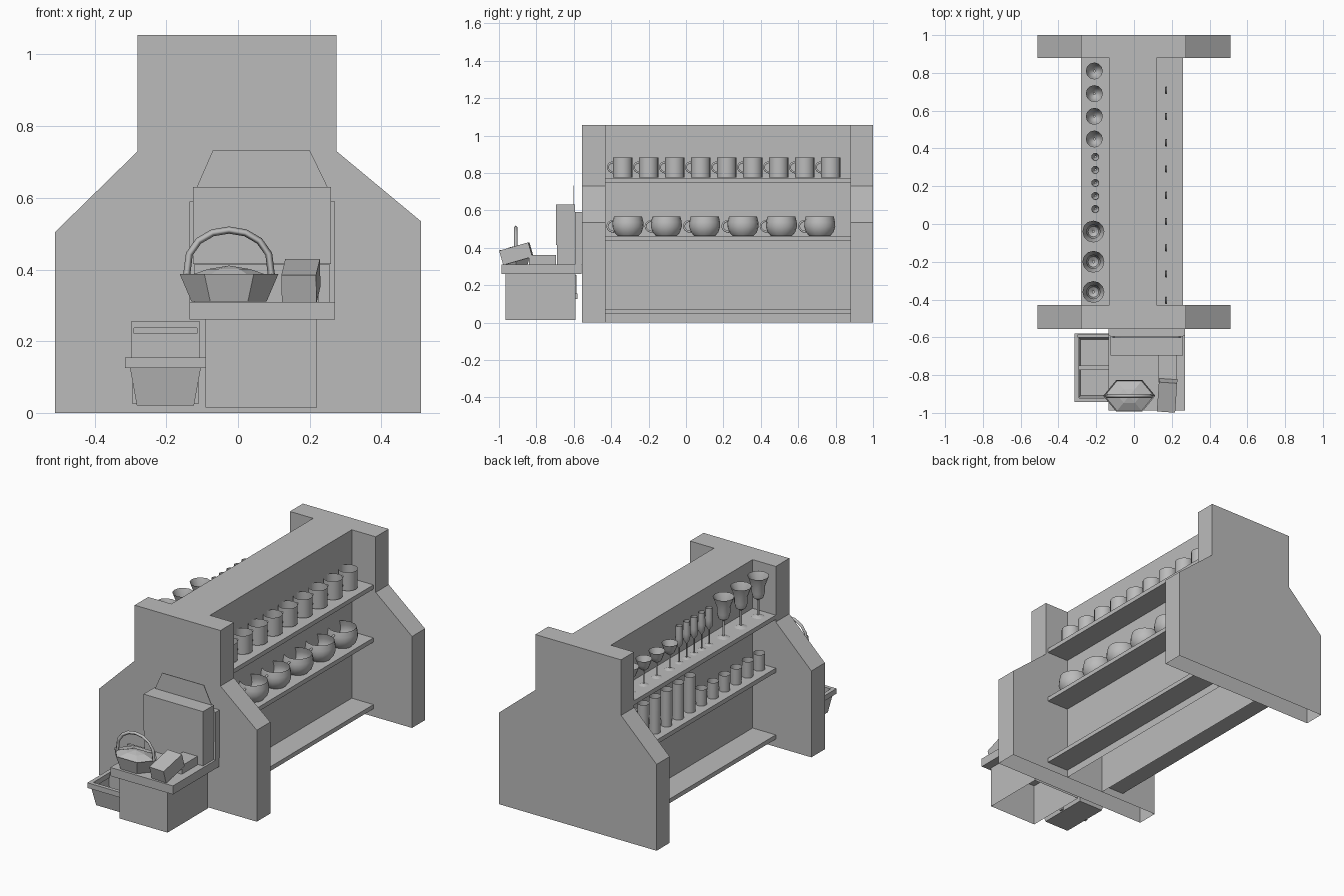
import bpy, bmesh, math
from mathutils import Matrix, Vector

if "Cube" in bpy.data.objects:
    bpy.data.objects.remove(bpy.data.objects["Cube"], do_unlink=True)

GREY = bpy.data.materials.new("plain grey")
GREY.use_nodes = True
GREY.diffuse_color = (0.5, 0.5, 0.5, 1)
GREY.node_tree.nodes["Principled BSDF"].inputs["Base Color"].default_value = (0.5, 0.5, 0.5, 1)


def finish(bm, name, smooth=False):
    mesh = bpy.data.meshes.new(name)
    bm.to_mesh(mesh)
    bm.free()
    mesh.materials.append(GREY)
    obj = bpy.data.objects.new(name, mesh)
    bpy.context.collection.objects.link(obj)
    if smooth:
        bpy.ops.object.select_all(action="DESELECT")
        obj.select_set(True)
        bpy.context.view_layer.objects.active = obj
        bpy.ops.object.shade_smooth_by_angle(angle=math.radians(40))
    return obj


def drop_faces(bm, direction):
    """Leave a shell open on the side facing the given z direction."""
    bm.normal_update()
    gone = [f for f in bm.faces if f.normal.z * direction > 0.9]
    bmesh.ops.delete(bm, geom=gone, context="FACES")


def box(name, x, y, z, open_side=0, taper=0.0, tilt=None):
    """Box from ranges; taper pulls the bottom edges inwards."""
    bm = bmesh.new()
    bmesh.ops.create_cube(bm, size=1)
    size = Vector((x[1] - x[0], y[1] - y[0], z[1] - z[0]))
    for v in bm.verts:
        if v.co.z < 0:
            v.co.x *= 1 - 2 * taper / size.x
            v.co.y *= 1 - 2 * taper / size.y
        v.co *= Vector((1, 1, 1))
        v.co = Vector(a * b for a, b in zip(v.co, size))
    if open_side:
        drop_faces(bm, open_side)
    obj = finish(bm, name)
    obj.location = [(r[0] + r[1]) / 2 for r in (x, y, z)]
    if tilt:
        obj.rotation_euler = [math.radians(a) for a in tilt]
    return obj


def prism(name, outline, y0, y1, open_bottom=False):
    """Extrude an x-z outline along y."""
    bm = bmesh.new()
    face = bm.faces.new([bm.verts.new((x, y0, z)) for x, z in outline])
    new = bmesh.ops.extrude_face_region(bm, geom=[face])["geom"]
    verts = [v for v in new if isinstance(v, bmesh.types.BMVert)]
    bmesh.ops.translate(bm, verts=verts, vec=(0, y1 - y0, 0))
    bmesh.ops.recalc_face_normals(bm, faces=bm.faces)
    if open_bottom:
        drop_faces(bm, -1)
    return finish(bm, name)


def lathe(name, profile, place, sides=16, squash=1.0, smooth=True):
    """Spin an (r, z) profile into a thin-walled vessel."""
    bm = bmesh.new()
    rings = []
    for r, z in profile:
        count = sides if r else 1
        angles = [2 * math.pi * i / sides for i in range(count)]
        rings.append([bm.verts.new((r * math.cos(a), squash * r * math.sin(a), z)) for a in angles])
    for low, high in zip(rings, rings[1:]):
        for i in range(sides):
            j = (i + 1) % sides
            quad = [low[i % len(low)], low[j % len(low)], high[j % len(high)], high[i % len(high)]]
            bm.faces.new(list(dict.fromkeys(quad)))
    obj = finish(bm, name, smooth)
    obj.location = place
    return obj


def strap(name, points, radius, resolution=1):
    """Sweep a thin rod along points."""
    curve = bpy.data.curves.new(name, "CURVE")
    curve.dimensions = "3D"
    curve.bevel_depth = radius
    curve.bevel_resolution = resolution
    spline = curve.splines.new("POLY")
    spline.points.add(len(points) - 1)
    for p, co in zip(spline.points, points):
        p.co = (*co, 1)
    curve.materials.append(GREY)
    obj = bpy.data.objects.new(name, curve)
    bpy.context.collection.objects.link(obj)
    return obj


def ear(name, x, y, z, reach, half):
    """Cup handle bulging towards -y."""
    steps = [math.pi * i / 8 for i in range(9)]
    strap(name, [(x, y - reach * math.sin(a), z + half * math.cos(a)) for a in steps], 0.006)


# Shelf unit: two end panels, the central wall and three shelves per side
END = [(-0.51, 0), (-0.51, 0.505), (-0.28, 0.73), (-0.28, 1.055),
       (0.275, 1.055), (0.275, 0.73), (0.51, 0.535), (0.51, 0)]
prism("front_end_panel", END, -0.555, -0.43, True)
prism("back_end_panel", END, 0.88, 1.0, True)
box("central_wall", (-0.13, 0.12), (-0.43, 0.88), (0, 1.055), -1)
for level, top in (("bottom", 0.07), ("middle", 0.46), ("top", 0.77)):
    box(level + "_shelf_left", (0.12, 0.26), (-0.43, 0.88), (top - 0.025, top))
    box(level + "_shelf_right", (-0.28, -0.13), (-0.43, 0.88), (top - 0.025, top))

# Mugs and round cups with handles
for i in range(9):
    y = -0.338 + 0.139 * i
    lathe("mug", [(0, 0), (0.052, 0), (0.052, 0.108)], (0.17, y, 0.775))
    ear("mug_handle", 0.17, y - 0.048, 0.83, 0.032, 0.028)
CUP = [(0, 0), (0.055, 0), (0.073, 0.02), (0.083, 0.05), (0.082, 0.075), (0.075, 0.105)]
for i in range(6):
    y = -0.31 + 0.205 * i
    lathe("round_cup", CUP, (0.175, y, 0.462))
    ear("round_cup_handle", 0.175, y - 0.075, 0.515, 0.036, 0.03)

# Stemmed glasses: tall goblets, slim flutes and shallow coupes
GOBLET = [(0, 0.004), (0.035, 0.002), (0.006, 0.012), (0.006, 0.1), (0.028, 0.115),
          (0.036, 0.145), (0.036, 0.18), (0.058, 0.24)]
FLUTE = [(0, 0.004), (0.024, 0.002), (0.004, 0.008), (0.004, 0.09), (0.018, 0.11),
         (0.021, 0.15), (0.018, 0.22)]
COUPE = [(0, 0.004), (0.028, 0.002), (0.005, 0.01), (0.005, 0.085), (0.025, 0.1),
         (0.035, 0.125), (0.045, 0.155)]
for name, shape, x, start, step, count in (
        ("goblet", GOBLET, -0.215, -0.36, 0.16, 3),
        ("flute", FLUTE, -0.205, 0.08, 0.069, 5),
        ("coupe", COUPE, -0.21, 0.45, 0.12, 4)):
    for i in range(count):
        lathe(name, shape, (x, start + step * i, 0.771), 12)

# Short and tall tumblers
for i in range(12):
    height = 0.095 if i < 6 else 0.21
    lathe("tumbler", [(0, 0), (0.03, 0), (0.032, height)],
          (-0.215, -0.37 + 0.107 * i, 0.462))

# Serving counter with its raised back
box("counter_cabinet", (-0.09, 0.22), (-0.965, -0.59), (0.015, 0.26), -1)
box("counter_top", (-0.135, 0.27), (-0.987, -0.56), (0.26, 0.31))
box("counter_backing", (-0.135, 0.27), (-0.594, -0.556), (0.31, 0.59))
box("counter_back_lower", (-0.123, 0.257), (-0.69, -0.594), (0.31, 0.414))
box("counter_back_upper", (-0.125, 0.26), (-0.695, -0.594), (0.416, 0.63))
prism("back_sign_plate", [(-0.115, 0.63), (0.25, 0.63), (0.2, 0.733), (-0.07, 0.733)],
      -0.602, -0.598)

# Small boxes on the counter
box("flat_box", (0.13, 0.225), (-0.84, -0.695), (0.31, 0.36))
box("tilted_box", (0.127, 0.224), (-0.988, -0.826), (0.328, 0.408), tilt=(16, 0, -4))

# Basket with a heaped filling and arched handle
lathe("basket", [(0, 0), (0.105, 0), (0.138, 0.077)], (-0.025, -0.91, 0.311), 6, 0.7, False)
lathe("basket_filling", [(0.13, 0.065), (0.06, 0.09), (0, 0.1)], (-0.025, -0.91, 0.311), 6, 0.7, False)
arch = [math.pi * i / 8 for i in range(9)]
strap("basket_handle", [(-0.025 + 0.12 * math.cos(a), -0.91, 0.385 + 0.125 * math.sin(a) ** 0.8 if 0 < a < 3.1
                         else 0.37) for a in arch], 0.01, 0)

# Divided waste bin with a slotted back plate
box("bin_body", (-0.302, -0.103), (-0.928, -0.592), (0.02, 0.13), 1, 0.02)
box("bin_divider", (-0.295, -0.11), (-0.772, -0.75), (0.025, 0.145))
for x0, x1 in ((-0.315, -0.292), (-0.113, -0.09)):
    box("bin_rim_side", (x0, x1), (-0.942, -0.58), (0.125, 0.155))
for y0, y1 in ((-0.942, -0.92), (-0.602, -0.58)):
    box("bin_rim_end", (-0.292, -0.113), (y0, y1), (0.125, 0.155))
box("bin_plate_lower", (-0.298, -0.106), (-0.6, -0.585), (0.15, 0.222))
box("bin_plate_upper", (-0.298, -0.106), (-0.6, -0.585), (0.237, 0.255))
for x0, x1 in ((-0.298, -0.29), (-0.114, -0.106)):
    box("bin_plate_edge", (x0, x1), (-0.6, -0.585), (0.222, 0.237))
